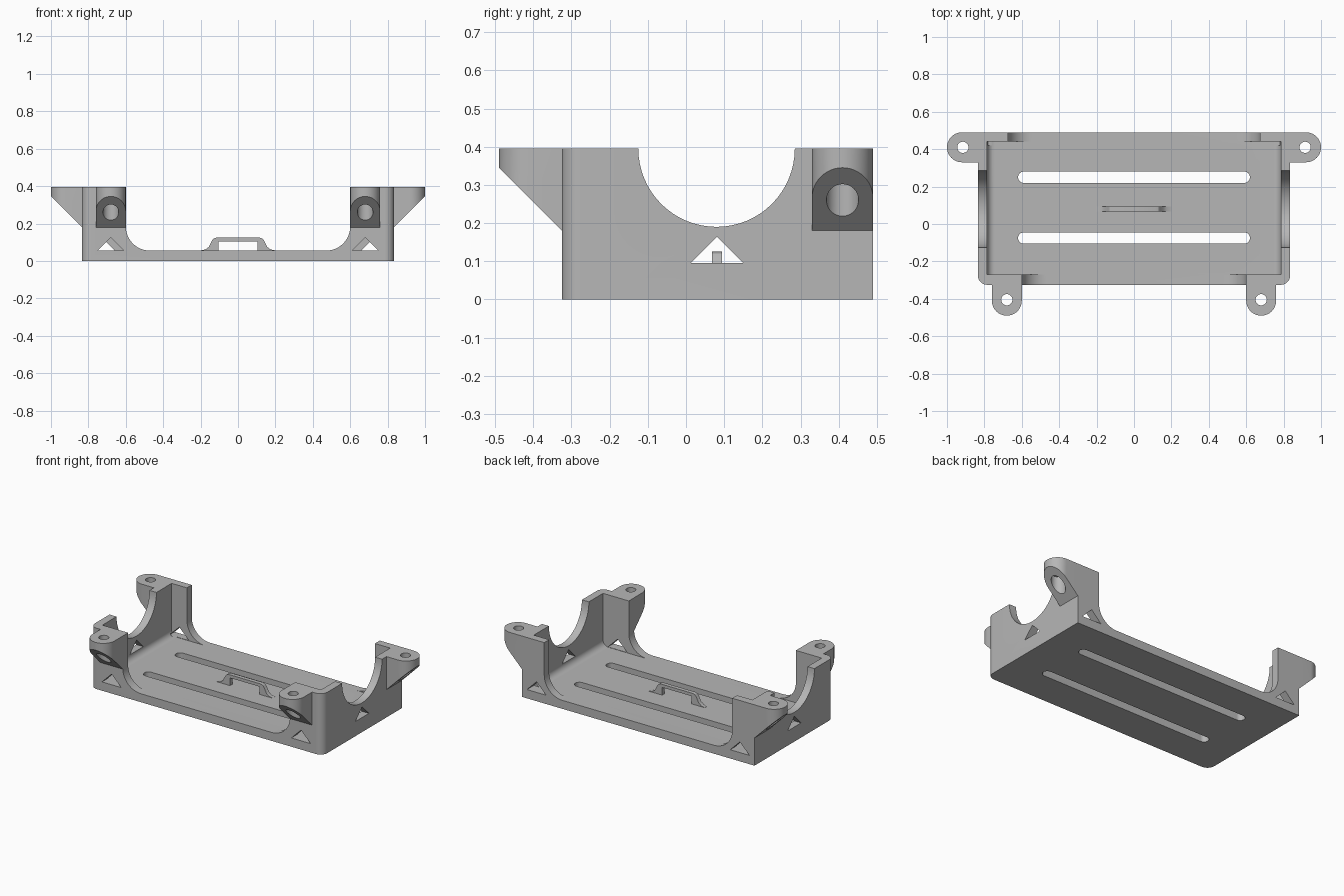
import bpy, bmesh
from math import sin, cos, pi, radians
from mathutils import Matrix

cube = bpy.data.objects.get("Cube")
if cube:
    bpy.data.objects.remove(cube, do_unlink=True)

grey = bpy.data.materials.new("plain grey")
grey.use_nodes = True
COLOR = (0.47, 0.47, 0.47, 1)
grey.diffuse_color = COLOR
grey.node_tree.nodes["Principled BSDF"].inputs["Base Color"].default_value = COLOR


def arc(cx, cy, r, start, end, n=16):
    """Points on an arc, angles in degrees."""
    angles = [radians(start + (end - start) * i / n) for i in range(n + 1)]
    return [(cx + r * cos(a), cy + r * sin(a)) for a in angles]


def circle(cx, cy, r, n=48):
    return arc(cx, cy, r, 0, 360, n)[:-1]


def prism(name, profile, axis, lo, hi):
    """Extrude a 2D profile along an axis from lo to hi."""
    place = {"X": lambda a, b, c: (c, a, b),
             "Y": lambda a, b, c: (a, c, b),
             "Z": lambda a, b, c: (a, b, c)}[axis]
    bm = bmesh.new()
    rings = [[bm.verts.new(place(a, b, c)) for a, b in profile] for c in (lo, hi)]
    for ring in rings:
        bm.faces.new(ring)
    n = len(profile)
    for i in range(n):
        j = (i + 1) % n
        bm.faces.new((rings[0][i], rings[0][j], rings[1][j], rings[1][i]))
    bmesh.ops.recalc_face_normals(bm, faces=bm.faces)
    mesh = bpy.data.meshes.new(name)
    bm.to_mesh(mesh)
    bm.free()
    mesh.materials.append(grey)
    obj = bpy.data.objects.new(name, mesh)
    bpy.context.collection.objects.link(obj)
    return obj


def cut(obj, cutters):
    """Subtract the cutters, bake the result and remove them."""
    for c in cutters:
        c.hide_render = True
        mod = obj.modifiers.new("cut", "BOOLEAN")
        mod.operation = "DIFFERENCE"
        mod.solver = "EXACT"
        mod.object = c
    bpy.context.view_layer.update()
    deps = bpy.context.evaluated_depsgraph_get()
    mesh = bpy.data.meshes.new_from_object(obj.evaluated_get(deps))
    obj.modifiers.clear()
    obj.data = mesh
    for c in cutters:
        bpy.data.objects.remove(c, do_unlink=True)


def smooth(obj):
    bpy.ops.object.select_all(action="DESELECT")
    obj.select_set(True)
    bpy.context.view_layer.objects.active = obj
    bpy.ops.object.shade_smooth_by_angle(angle=radians(30))


W, FRONT, BACK, TOP = 0.835, -0.325, 0.49, 0.395
IN_W, IN_FRONT, IN_BACK, FLOOR = 0.785, -0.27, 0.44, 0.055


def triangle(c, z, half):
    return [(c - half, z), (c + half, z), (c, z + half)]


def trough(half, r):
    """Upright opening with rounded lower corners."""
    return (arc(-half + r, FLOOR + r, r, 180, 270) + arc(half - r, FLOOR + r, r, 270, 360)
            + [(half, 0.6), (-half, 0.6)])


def slot(y):
    return arc(0.59, y, 0.03, -90, 90) + arc(-0.59, y, 0.03, 90, 270)


# Tray body with rounded front corners
outline = (arc(-W + 0.05, FRONT + 0.05, 0.05, 180, 270) + arc(W - 0.05, FRONT + 0.05, 0.05, 270, 360)
           + [(W, BACK), (-W, BACK)])
body = prism("tray_body", outline, "Z", 0, TOP)

# Interior, wall openings, side saddles and floor slots
cutters = [
    prism("interior", trough(IN_W, 0.04), "Y", IN_FRONT, IN_BACK),
    prism("front_opening", trough(0.6, 0.13), "Y", -0.5, IN_FRONT + 0.05),
    prism("back_opening", trough(0.675, 0.13), "Y", IN_BACK - 0.05, 0.6),
    prism("side_saddles", circle(0.08, TOP, 0.205, 64), "X", -1.1, 1.1),
    prism("side_triangles", triangle(0.081, 0.095, 0.069), "X", -1.1, 1.1),
    prism("back_slot", slot(0.25), "Z", -0.1, 0.2),
    prism("front_slot", slot(-0.075), "Z", -0.1, 0.2),
]
# Triangular windows in the front and back walls
for side in (-1, 1):
    cutters.append(prism("front_window", triangle(side * 0.68, 0.057, 0.069), "Y", -0.5, -0.25))
    cutters.append(prism("back_window", triangle(side * 0.73, 0.057, 0.069), "Y", 0.42, 0.6))
cut(body, cutters)
smooth(body)


# Screw lugs with sloped undersides and stepped holes
def lug(name, location, turn):
    centre = 0.085
    shape = [(0, 0.08), (0, -0.08)] + arc(centre, 0, 0.08, -90, 90, 24)
    obj = prism(name, shape, "Z", 0.15, TOP)
    slope = [(-0.1, 0.08), (-0.1, 0), (0.3, 0), (0.3, 0.48)]
    cut(obj, [
        prism("slope", slope, "Y", -0.2, 0.2),
        prism("screw_hole", circle(centre - 0.005, 0, 0.03, 32), "Z", 0, 0.5),
        prism("head_recess", circle(centre - 0.005, 0, 0.042, 32), "Z", 0, 0.335),
    ])
    obj.data.transform(Matrix.Translation(location) @ Matrix.Rotation(turn, 4, "Z"))
    smooth(obj)


for side, label in ((-1, "right"), (1, "left")):
    lug(f"front_{label}_lug", (side * 0.68, FRONT, 0), -pi / 2)
    lug(f"back_{label}_lug", (side * W, BACK - 0.08, 0), 0 if side > 0 else pi)

# Tie loop in the middle of the floor
half = [(0.2, 0.05), (0.2, 0.056), (0.175, 0.061), (0.157, 0.074),
        (0.14, 0.108), (0.13, 0.12), (0.115, 0.125)]
loop = half + [(-x, z) for x, z in reversed(half)]
loop += [(-0.105, 0.05), (-0.105, 0.105), (0.105, 0.105), (0.105, 0.05)]
smooth(prism("tie_loop", loop, "Y", 0.068, 0.094))
